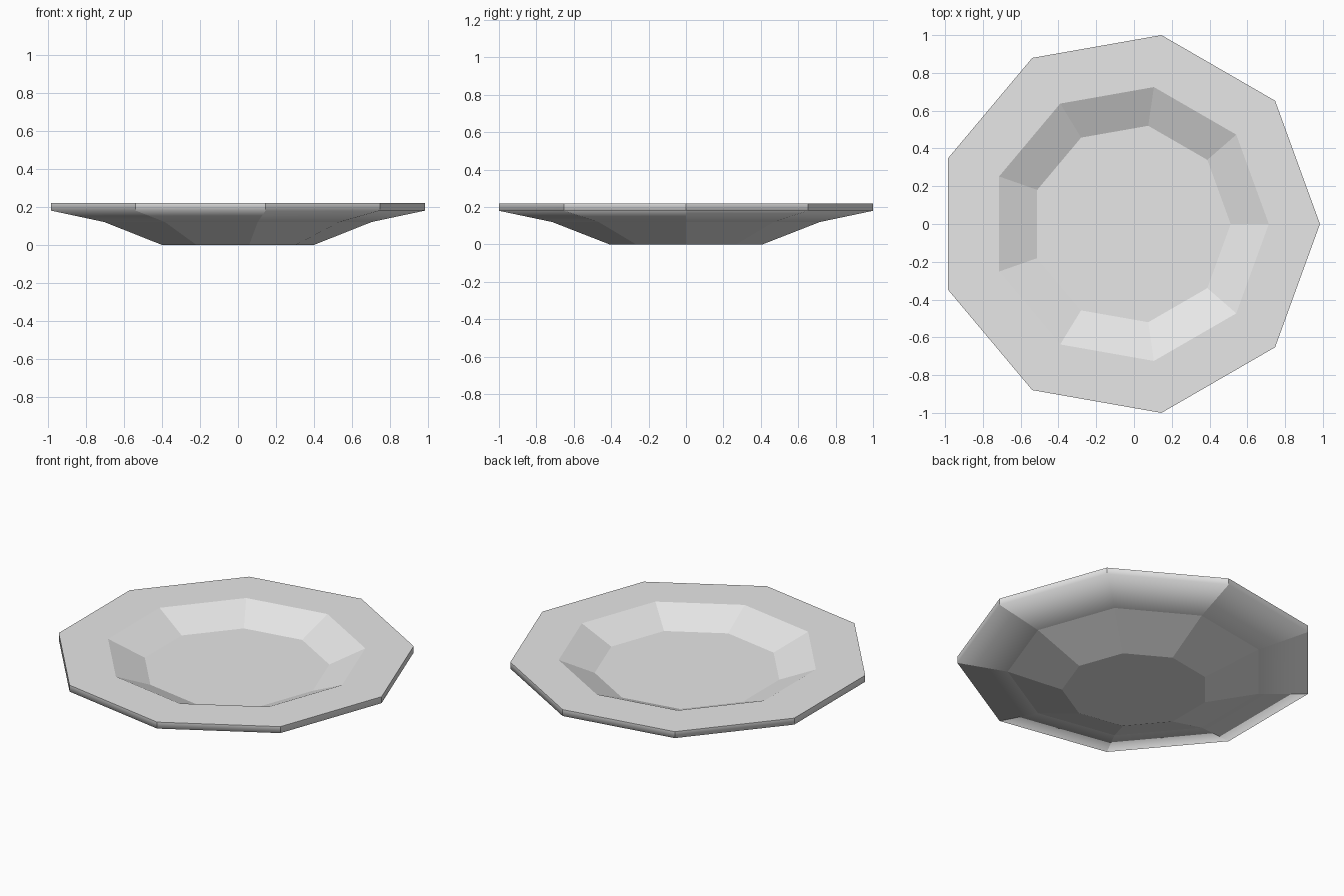
import bpy, bmesh
from math import cos, sin, pi

cube = bpy.data.objects.get("Cube")
if cube:
    bpy.data.objects.remove(cube, do_unlink=True)

SIDES = 9
RADIUS = 1.0154
OFFSET = -0.031  # centres the odd-sided outline on x = 0

# Cross-section as (scale, height): base, bowl, rim, well, floor
PROFILE = [(0.408, 0.0), (0.715, 0.12), (1.0, 0.18),
           (1.0, 0.22), (0.725, 0.22), (0.52, 0.13)]
RIM_BOTTOM = 2

# Grey glaze
glaze = bpy.data.materials.new("light_grey")
glaze.use_nodes = True
grey = (0.8, 0.8, 0.8, 1.0)
glaze.diffuse_color = grey
for node in glaze.node_tree.nodes:
    if node.type == 'BSDF_PRINCIPLED':
        node.inputs["Base Color"].default_value = grey

bm = bmesh.new()


def ring(scale, z):
    """One nine-sided loop of the plate."""
    angles = [2 * pi * i / SIDES for i in range(SIDES)]
    return [bm.verts.new(((RADIUS * cos(a) + OFFSET) * scale,
                          RADIUS * sin(a) * scale, z)) for a in angles]


# Walls between neighbouring loops, then base and floor
rings = [ring(s, z) for s, z in PROFILE]
for low, high in zip(rings, rings[1:]):
    for i in range(SIDES):
        j = (i + 1) % SIDES
        bm.faces.new((low[i], low[j], high[j], high[i]))
bm.faces.new(rings[0][::-1])
bm.faces.new(rings[-1])
bmesh.ops.recalc_face_normals(bm, faces=bm.faces)

# Facets stay crisp; only the lower rim edge is softly rounded
soft = set(rings[RIM_BOTTOM])
for face in bm.faces:
    face.smooth = True
for edge in bm.edges:
    edge.smooth = all(v in soft for v in edge.verts)

mesh = bpy.data.meshes.new("plate")
bm.to_mesh(mesh)
bm.free()
mesh.materials.append(glaze)
plate = bpy.data.objects.new("plate", mesh)
bpy.context.scene.collection.objects.link(plate)
